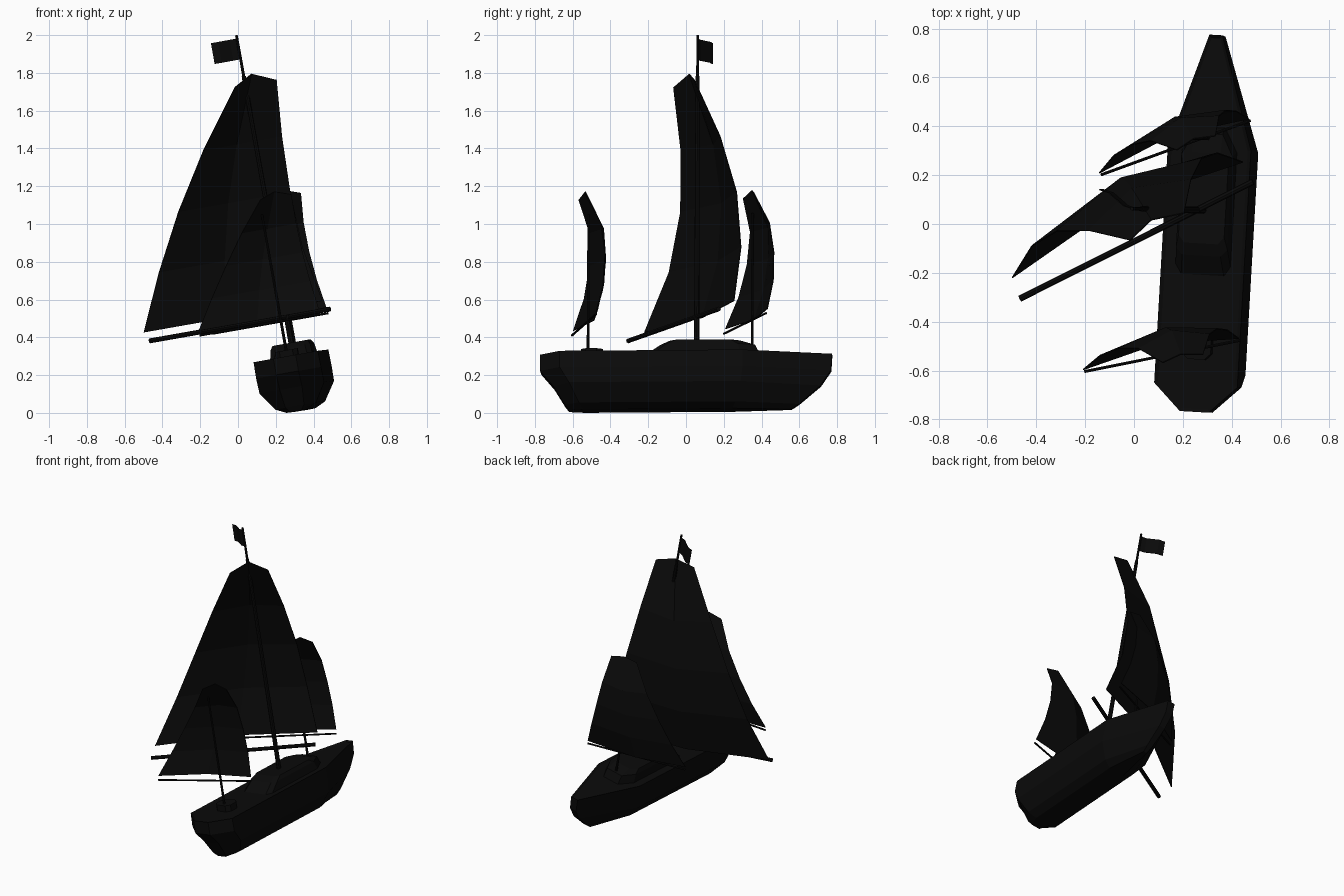
import bpy, bmesh, math
from mathutils import Matrix, Vector

cube = bpy.data.objects.get("Cube")
if cube:
    bpy.data.objects.remove(cube)

black = bpy.data.materials.new("black")
black.use_nodes = True
colour = (0.003, 0.003, 0.003, 1)
black.diffuse_color = colour
black.node_tree.nodes["Principled BSDF"].inputs["Base Color"].default_value = colour

# The whole boat heels to one side; local origin is the middle of the deck
BOAT = (Matrix.Translation((0.29, 0, 0.306)) @ Matrix.Rotation(math.radians(-3.3), 4, 'Z')
        @ Matrix.Rotation(math.radians(0.4), 4, 'X')
        @ Matrix.Rotation(math.radians(-10.1), 4, 'Y'))


def make(name, bm, thickness=0):
    bmesh.ops.recalc_face_normals(bm, faces=bm.faces)
    mesh = bpy.data.meshes.new(name)
    bm.to_mesh(mesh)
    bm.free()
    mesh.materials.append(black)
    obj = bpy.data.objects.new(name, mesh)
    obj.matrix_world = BOAT
    bpy.context.collection.objects.link(obj)
    if thickness:
        mod = obj.modifiers.new("thickness", 'SOLIDIFY')
        mod.thickness = thickness
        mod.offset = 0
    return obj


def loft(name, levels, rim=0):
    """Stack mirrored eight-point outlines: (z, half width, bow y, shoulder, quarter, stern y, tip, transom)."""
    bm = bmesh.new()
    rings = []
    for z, w, bow, shoulder, quarter, stern, tip, transom in levels:
        half = [(tip, bow), (w, shoulder), (w, quarter), (transom, stern)]
        pts = half + [(-x, y) for x, y in reversed(half)]
        rings.append([bm.verts.new((x, y, z)) for x, y in pts])
    for a, b in zip(rings, rings[1:]):
        for i in range(len(a)):
            j = (i + 1) % len(a)
            bm.faces.new((a[i], a[j], b[j], b[i]))
    deck = bm.faces.new(rings[0])
    bm.faces.new(rings[-1])
    if rim:
        bmesh.ops.recalc_face_normals(bm, faces=bm.faces)
        bmesh.ops.inset_region(bm, faces=[deck], thickness=rim, depth=0)
        bmesh.ops.translate(bm, verts=deck.verts, vec=(0, 0, -rim * 0.6))
    return make(name, bm)


def rod(name, start, end, r1, r2, sides=8):
    bm = bmesh.new()
    a, b = Vector(start), Vector(end)
    rot = (b - a).to_track_quat('Z', 'Y').to_matrix().to_4x4()
    bmesh.ops.create_cone(bm, cap_ends=True, segments=sides, radius1=r1, radius2=r2,
                          depth=(b - a).length,
                          matrix=Matrix.Translation((a + b) / 2) @ rot)
    return make(name, bm)


def grid(name, rows, thickness):
    bm = bmesh.new()
    vs = [[bm.verts.new(p) for p in row] for row in rows]
    for a, b in zip(vs, vs[1:]):
        for i in range(len(a) - 1):
            bm.faces.new((a[i], a[i + 1], b[i + 1], b[i]))
    return make(name, bm, thickness)


def directions(angle):
    t = math.radians(angle)
    return Vector((math.cos(t), math.sin(t), 0)), Vector((-math.sin(t), math.cos(t), 0))


def sail(name, mast_y, angle, halves, shifts, depths, z0, z1, belly, peak):
    """Rows of three points swung round the mast, bellied forward, with a raised top point."""
    along, out = directions(angle)
    rows = []
    n = len(halves) - 1
    for i, (h, s, d) in enumerate(zip(halves, shifts, depths)):
        mid = Vector((0, mast_y, z0 + (z1 - z0) * i / n)) + along * s + out * d
        bulge = out * belly * (0.4 if i == n else 1)
        bulge.z = peak if i == n else 0
        rows.append([mid - along * h, mid + bulge, mid + along * h])
    return grid(name, rows, 0.005)


def yard(name, mast_y, angle, z, half, shift, radius):
    along, out = directions(angle)
    mid = Vector((0, mast_y, z)) + along * shift
    return rod(name, mid - along * half, mid + along * half, radius, radius)


# Hull with a shallow rim around the deck
loft("hull", [
    (-0.003, 0.173, 0.775, 0.31, -0.66, -0.77, 0.027, 0.06),
    (-0.09, 0.175, 0.77, 0.31, -0.66, -0.77, 0.025, 0.06),
    (-0.172, 0.174, 0.715, 0.30, -0.61, -0.70, 0.022, 0.06),
    (-0.27, 0.11, 0.60, 0.27, -0.56, -0.64, 0.018, 0.05),
    (-0.297, 0.055, 0.56, 0.25, -0.54, -0.62, 0.012, 0.03)], rim=0.015)

# Cabin and stern hatch
loft("cabin", [
    (0.066, 0.095, 0.29, 0.24, -0.05, -0.08, 0.06, 0.07),
    (0.042, 0.107, 0.37, 0.28, -0.10, -0.13, 0.06, 0.08),
    (-0.02, 0.115, 0.40, 0.30, -0.18, -0.22, 0.06, 0.09)])
loft("stern_hatch", [
    (0.03, 0.06, -0.44, -0.47, -0.53, -0.555, 0.035, 0.035),
    (-0.02, 0.06, -0.44, -0.47, -0.53, -0.555, 0.035, 0.035)])

# Masts, spars and sails
MAIN_Y = 0.057
rod("main_mast", (0, MAIN_Y, 0), (0, MAIN_Y, 1.5), 0.015, 0.011)
rod("flag_pole", (0, MAIN_Y, 1.48), (0, MAIN_Y, 1.72), 0.008, 0.007)
yard("main_boom", MAIN_Y, 29.6, 0.206, 0.54, -0.28, 0.013)
sail("main_sail", MAIN_Y, 29.6, (0.535, 0.43, 0.335, 0.235, 0.125),
     (-0.268, -0.195, -0.122, -0.053, 0.018), (0.087, 0.143, 0.127, 0.044, -0.09),
     0.256, 1.449, 0.077, 0.055)

for place, y, angle in (("stern", -0.519, 14.5), ("bow", 0.351, 23)):
    rod(place + "_mast", (0, y, -0.01), (0, y, 0.76), 0.008, 0.006)
    yard(place + "_yard", y, angle, 0.187, 0.33, -0.115, 0.006)
    sail(place + "_sail", y, angle, (0.33, 0.27, 0.21, 0.15, 0.085),
         (-0.115, -0.068, -0.02, 0.03, 0.08), (0.008, 0.045, 0.052, 0.03, -0.052),
         0.212, 0.838, 0.045, 0.03)

# Waving flag
along, out = directions(154)
base = Vector((0, MAIN_Y, 0))
wave = [base + along * 0.16 * i / 4 + out * 0.008 * math.sin(i * math.pi / 2) for i in range(5)]
grid("flag", [[p + Vector((0, 0, z)) for p in wave] for z in (1.59, 1.702)], 0.004)
